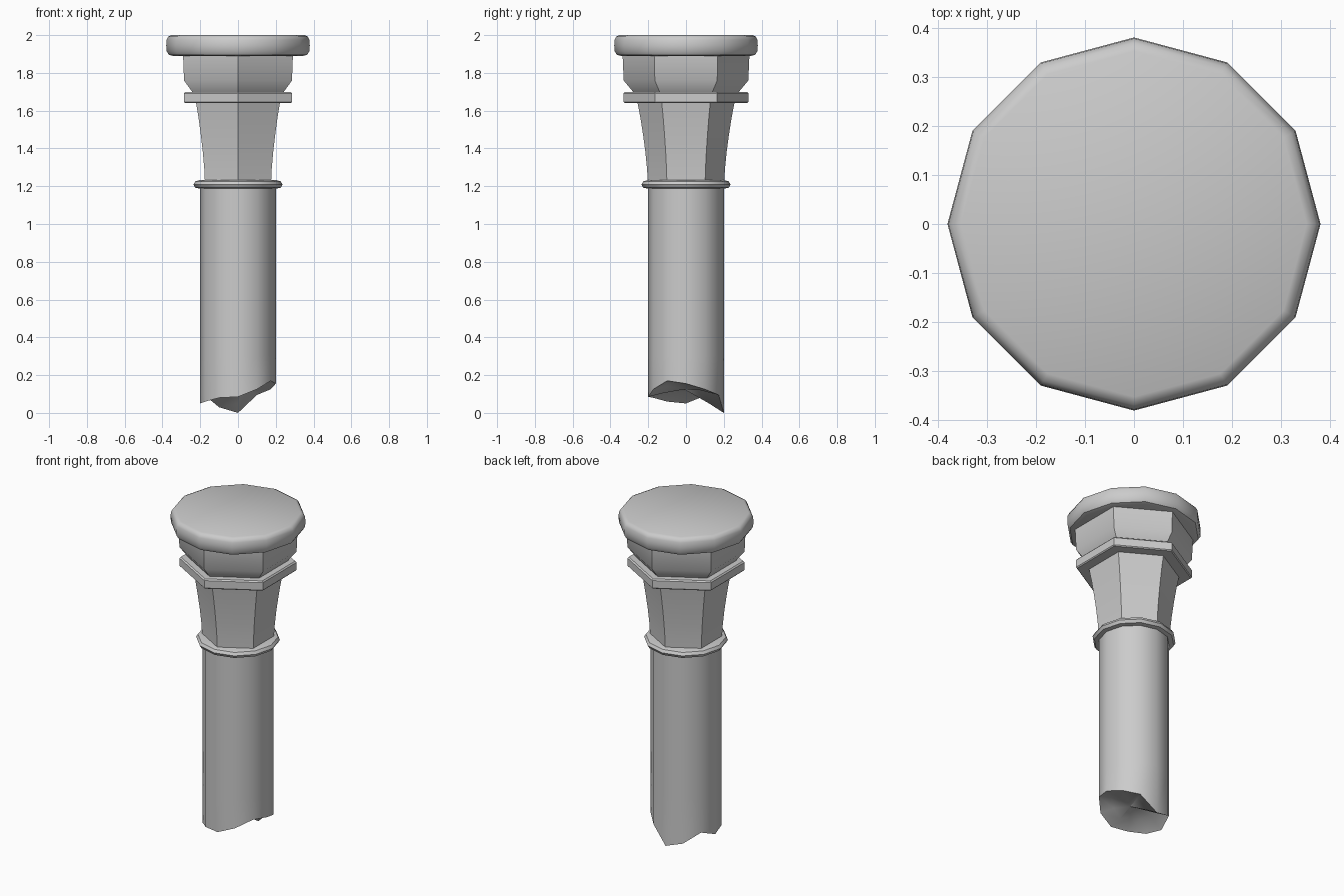
import bpy, bmesh, math, random

if "Cube" in bpy.data.objects:
    bpy.data.objects.remove(bpy.data.objects["Cube"])

random.seed(4)


def ring(bm, sides, r, z, start):
    zs = z if isinstance(z, (list, tuple)) else [z] * sides
    return [bm.verts.new((r * math.cos(start + 2 * math.pi * i / sides),
                          r * math.sin(start + 2 * math.pi * i / sides), zs[i]))
            for i in range(sides)]


def bridge(bm, a, b):
    n = len(a)
    for i in range(n):
        j = (i + 1) % n
        bm.faces.new((a[i], a[j], b[j], b[i]))


def finish(bm, name, angle=40):
    bmesh.ops.recalc_face_normals(bm, faces=bm.faces)
    mesh = bpy.data.meshes.new(name)
    bm.to_mesh(mesh)
    bm.free()
    ob = bpy.data.objects.new(name, mesh)
    bpy.context.collection.objects.link(ob)
    bpy.ops.object.select_all(action='DESELECT')
    ob.select_set(True)
    bpy.context.view_layer.objects.active = ob
    bpy.ops.object.shade_smooth_by_angle(angle=math.radians(angle))
    return ob


def lathe(name, sides, profile, start=0.0):
    """Closed prism-like solid from (radius, height) pairs, bottom to top."""
    bm = bmesh.new()
    rings = [ring(bm, sides, r, z, start) for r, z in profile]
    for a, b in zip(rings, rings[1:]):
        bridge(bm, a, b)
    bm.faces.new(rings[0][::-1])
    bm.faces.new(rings[-1])
    return finish(bm, name)


HEX = math.radians(30)

# Round top slab with soft rim
lathe("top_slab", 12, [(.345, 1.89), (.366, 1.896), (.378, 1.915), (.38, 1.945),
                       (.378, 1.975), (.369, 1.992), (.352, 2.0)])

# Hexagonal block under the slab, chamfered in at its foot
lathe("capital_block", 6, [(.272, 1.69), (.33, 1.76), (.336, 1.90)], HEX)

# Hexagonal flange
lathe("capital_flange", 6, [(.324, 1.64), (.33, 1.646), (.33, 1.692), (.322, 1.70)], HEX)

# Flared hexagonal neck
lathe("flared_neck", 6, [(.202, 1.21), (.206, 1.29), (.215, 1.38), (.227, 1.47),
                         (.241, 1.56), (.258, 1.65)], HEX)

# Rounded collar between neck and shaft
lathe("collar", 12, [(.205, 1.188), (.226, 1.192), (.236, 1.209),
                     (.226, 1.226), (.205, 1.232)])

# Shaft with a broken, uneven lower end
bm = bmesh.new()
rim_z = [.155, .125, .095, 0, .03, .09, .05, .06, .08, .085, .125, .17]
inner_z = [z * .6 + .065 + random.uniform(-.02, .02) for z in rim_z]
top = ring(bm, 12, .2, 1.2, 0)
middle = ring(bm, 12, .2, .3, 0)
rim = ring(bm, 12, .2, rim_z, 0)
inner = ring(bm, 12, .12, inner_z, 0)
bridge(bm, middle, top)
bridge(bm, rim, middle)
bridge(bm, inner, rim)
bm.faces.new(top)
centre = bm.verts.new((.02, -.01, .125))
for i in range(12):
    bm.faces.new((centre, inner[(i + 1) % 12], inner[i]))
finish(bm, "broken_shaft")
